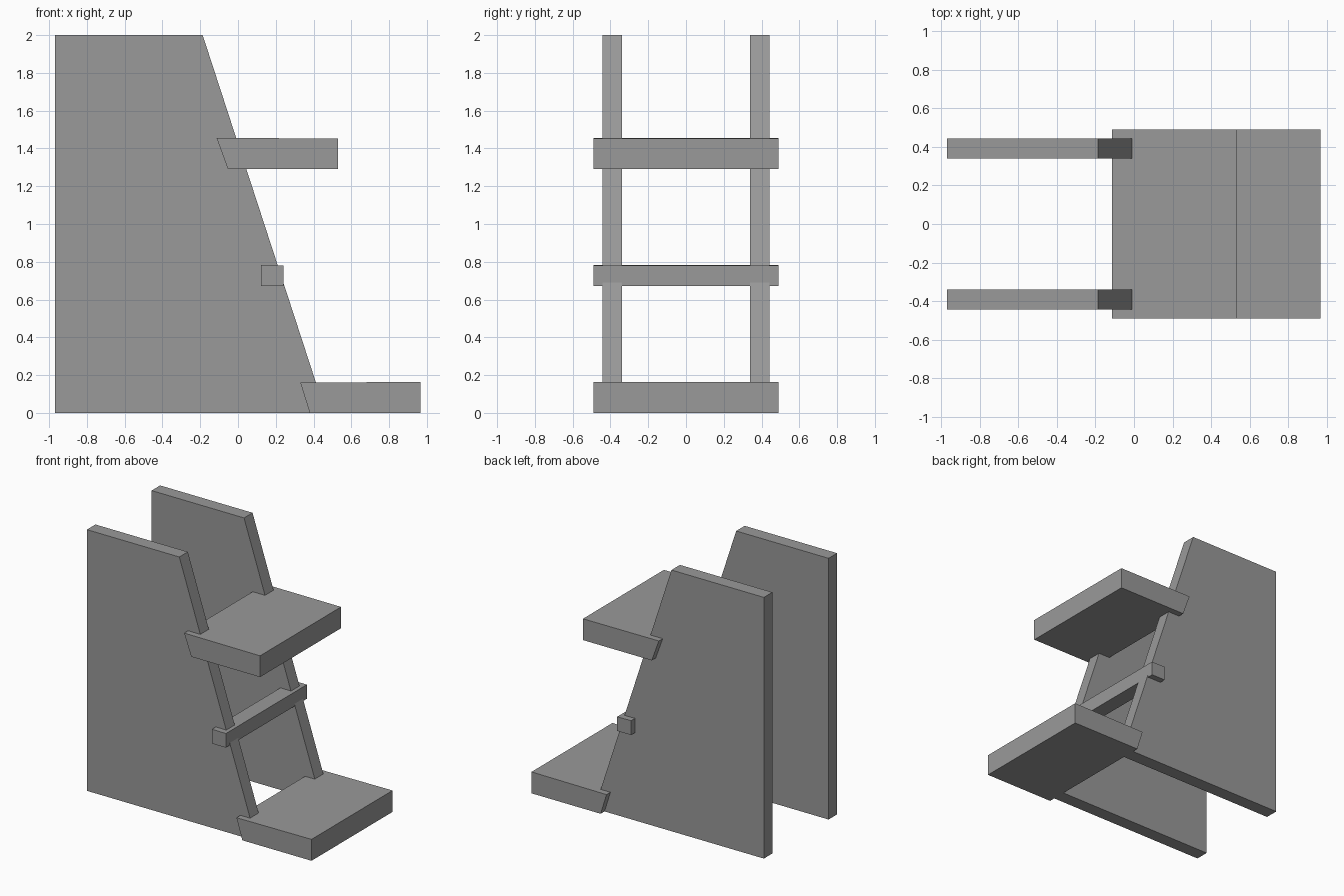
import bpy
import bmesh

cube = bpy.data.objects.get("Cube")
if cube:
    bpy.data.objects.remove(cube, do_unlink=True)

grey = bpy.data.materials.new("plain grey")
grey.use_nodes = True
colour = (0.32, 0.32, 0.32, 1)
grey.diffuse_color = colour
grey.node_tree.nodes["Principled BSDF"].inputs["Base Color"].default_value = colour


def extrude_profile(name, profile, y0, y1):
    """Extrude an x-z outline from y0 to y1."""
    bm = bmesh.new()
    face = bm.faces.new([bm.verts.new((x, y0, z)) for x, z in profile])
    new = bmesh.ops.extrude_face_region(bm, geom=[face])["geom"]
    verts = [v for v in new if isinstance(v, bmesh.types.BMVert)]
    bmesh.ops.translate(bm, verts=verts, vec=(0, y1 - y0, 0))
    bmesh.ops.recalc_face_normals(bm, faces=bm.faces)
    mesh = bpy.data.meshes.new(name)
    bm.to_mesh(mesh)
    bm.free()
    mesh.materials.append(grey)
    obj = bpy.data.objects.new(name, mesh)
    bpy.context.collection.objects.link(obj)
    return obj


# Two upright side panels with a sloping front edge
panel = [(-0.97, 0), (0.465, 0), (-0.187, 2), (-0.97, 2)]
extrude_profile("near_side_panel", panel, -0.443, -0.34)
extrude_profile("far_side_panel", panel, 0.34, 0.443)

# Shelves with slanted back edges, and the square crossbar
crosspieces = {
    "upper_shelf": [(-0.053, 1.29), (0.53, 1.29), (0.53, 1.453), (-0.113, 1.455)],
    "crossbar": [(0.122, 0.672), (0.24, 0.672), (0.24, 0.78), (0.122, 0.782)],
    "lower_shelf": [(0.38, 0), (0.966, 0), (0.966, 0.164), (0.33, 0.16)],
}
for name, profile in crosspieces.items():
    extrude_profile(name, profile, -0.49, 0.49)
